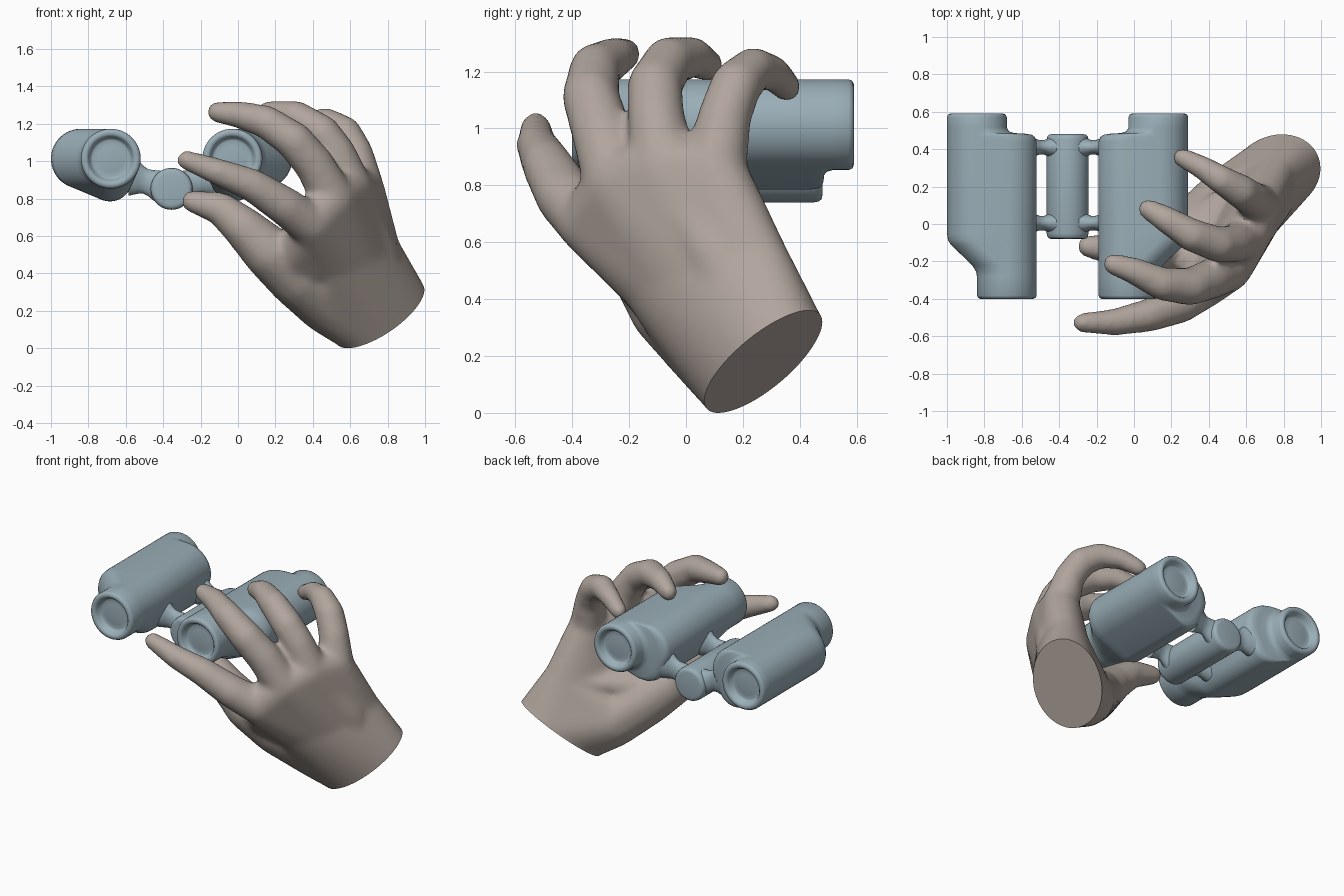
import bpy, bmesh, math
from mathutils import Vector as V

if "Cube" in bpy.data.objects:
    bpy.data.objects.remove(bpy.data.objects["Cube"])

N = 48
AXIS = -0.355                      # x of the binocular hinge; barrels mirror about it


def material(name, rgb):
    m = bpy.data.materials.new(name)
    m.diffuse_color = (*rgb, 1)
    m.use_nodes = True
    m.node_tree.nodes["Principled BSDF"].inputs["Base Color"].default_value = m.diffuse_color
    return m


STEEL = material("blue_grey", (0.32, 0.42, 0.47))
SKIN = material("warm_grey", (0.44, 0.38, 0.34))


def finish(name, bm, mat, x=0.0, mirror=False, angle=50):
    bmesh.ops.recalc_face_normals(bm, faces=bm.faces)
    me = bpy.data.meshes.new(name)
    bm.to_mesh(me)
    bm.free()
    for p in me.polygons:
        p.use_smooth = True
    me.set_sharp_from_angle(angle=math.radians(angle))
    me.materials.append(mat)
    ob = bpy.data.objects.new(name, me)
    ob.location.x = x
    bpy.context.collection.objects.link(ob)
    if mirror:
        ob.modifiers.new("Mirror", "MIRROR").use_axis = (True, False, False)
    return ob


def loft(bm, rings):
    """Skin a list of equal rings and cap both ends."""
    rows = [[bm.verts.new(p) for p in r] for r in rings]
    for a, b in zip(rows, rows[1:]):
        n = len(a)
        for i in range(n):
            bm.faces.new((a[i], a[(i + 1) % n], b[(i + 1) % n], b[i]))
    bm.faces.new(rows[0])
    bm.faces.new(rows[-1])


# ---------- binocular barrels: rounded prism melting into a round tube at each end
FRONT = [(0.325, 1.013, 0.16)]
BACK = [(0.485, 1.013, 0.16)]
FULL = FRONT + BACK + [(0.33, 0.905, 0.12)]


def support(circles, a):
    c, s = math.cos(a), math.sin(a)
    u, z, r = max(circles, key=lambda k: k[0] * c + k[1] * s + k[2])
    return V((u + r * c, 0, z + r * s))


def section(y, tube, t, inset=0.0):
    ring = []
    for i in range(N):
        a = 2 * math.pi * (i + 0.5) / N
        p = support(FULL, a).lerp(support(tube, a), t)
        ring.append(p + V((-inset * math.cos(a), y, -inset * math.sin(a))))
    return ring


# rim and recessed lens: (depth from the tube end, inset)
LENS = [(0.04, 0.09), (0.045, 0.062), (0.04, 0.052), (0.012, 0.042),
        (0.001, 0.032), (0.0, 0.018), (0.005, 0.006), (0.018, 0.0)]
rings = [section(-0.40 + d, FRONT, 1, i) for d, i in LENS]
for y, t in [(-0.28, 1), (-0.255, 0.97), (-0.22, 0.84), (-0.11, 0.12), (-0.085, 0.03), (-0.05, 0)]:
    rings.append(section(y, FRONT, t))
for y, t in [(0.44, 0), (0.465, 0.06), (0.477, 0.17), (0.483, 0.4), (0.486, 0.75), (0.495, 0.92), (0.515, 1)]:
    rings.append(section(y, BACK, t))
rings += [section(0.59 - d, BACK, 1, i) for d, i in reversed(LENS)]
bm = bmesh.new()
loft(bm, rings)
finish("barrels", bm, STEEL, AXIS, True, 70)

# ---------- hinge cylinder with softened ends
bm = bmesh.new()
prof = [(-0.08, 0.085), (-0.077, 0.1), (-0.068, 0.108), (-0.05, 0.112),
        (0.45, 0.112), (0.468, 0.108), (0.477, 0.1), (0.48, 0.085)]
loft(bm, [[V((r * math.cos(2 * math.pi * i / N), y, 0.852 + r * math.sin(2 * math.pi * i / N)))
           for i in range(N)] for y, r in prof])
finish("hinge", bm, STEEL, AXIS)

# ---------- hinge arms, flared where they meet the hinge and the barrels
bm = bmesh.new()
for yc in (0.41, 0.005):
    rings = []
    for u, zc, hy, hz in [(0.06, 0.86, 0.065, 0.09), (0.10, 0.872, 0.05, 0.08), (0.125, 0.885, 0.039, 0.072),
                          (0.15, 0.90, 0.039, 0.074), (0.175, 0.915, 0.047, 0.088), (0.23, 0.93, 0.068, 0.115)]:
        rings.append([V((u, yc + hy * math.cos(2 * math.pi * i / 24), zc + hz * math.sin(2 * math.pi * i / 24)))
                      for i in range(24)])
    loft(bm, rings)
finish("hinge_arms", bm, STEEL, AXIS, True)


# ---------- hand: hulls of spheres and ellipses, fused and smoothed
def ball(x, y, z, r):
    pts, g, n = [], math.pi * (3 - math.sqrt(5)), 90
    for i in range(n):
        h = 1 - 2 * (i + 0.5) / n
        q = math.sqrt(1 - h * h)
        pts.append(V((x + r * q * math.cos(g * i), y + r * q * math.sin(g * i), z + r * h)))
    return pts


def ellipse(c, a, b, n=32):
    return [V(c) + V(a) * math.cos(2 * math.pi * i / n) + V(b) * math.sin(2 * math.pi * i / n) for i in range(n)]


def hull(bm, pts):
    vs = [bm.verts.new(p) for p in pts]
    res = bmesh.ops.convex_hull(bm, input=vs)
    junk = {g for g in res["geom_interior"] + res["geom_unused"] if isinstance(g, bmesh.types.BMVert)}
    bmesh.ops.delete(bm, geom=list(junk), context="VERTS")


FINGERS = {
    "index": [(0.38, -0.335, 0.665, 0.115), (0.25, -0.425, 0.76, 0.105), (0.08, -0.488, 0.87, 0.09),
              (-0.1, -0.525, 0.94, 0.074), (-0.275, -0.528, 1.005, 0.054)],
    "middle": [(0.51, -0.24, 0.80, 0.12), (0.41, -0.295, 0.98, 0.108), (0.30, -0.335, 1.11, 0.102),
               (0.15, -0.32, 1.21, 0.09), (0.0, -0.25, 1.25, 0.073), (-0.11, -0.215, 1.262, 0.058)],
    "ring": [(0.60, -0.08, 0.86, 0.12), (0.53, -0.105, 1.04, 0.102), (0.45, -0.11, 1.15, 0.098),
             (0.31, -0.06, 1.235, 0.09), (0.18, 0.02, 1.252, 0.074), (0.075, 0.08, 1.22, 0.056)],
    "little": [(0.67, 0.10, 0.85, 0.115), (0.63, 0.135, 1.04, 0.095), (0.57, 0.175, 1.15, 0.092),
               (0.47, 0.235, 1.21, 0.078), (0.36, 0.305, 1.195, 0.064), (0.258, 0.355, 1.145, 0.053)],
    "thumb": [(0.49, 0.10, 0.262, 0.19), (0.33, -0.03, 0.385, 0.175), (0.165, -0.13, 0.515, 0.142),
              (0.03, -0.155, 0.645, 0.114), (-0.09, -0.14, 0.745, 0.09), (-0.245, -0.12, 0.785, 0.06)],
}
bm = bmesh.new()
for chain in FINGERS.values():
    for a, b in zip(chain, chain[1:]):
        hull(bm, ball(*a) + ball(*b))
knuckles = [p for k in ("index", "middle", "ring", "little") for p in ball(*FINGERS[k][0])]
middle = ellipse((0.635, 0.075, 0.48), (0.175, 0.265, 0.105), (0.14, -0.094, 0.01))
cut, normal = V((0.763, 0.272, 0.182)), V((0.39, 0.47, -0.79)).normalized()
wrist = ellipse(cut, (0.18, 0.145, 0.187), (-0.148, 0.145, 0.014))
hull(bm, knuckles + middle)
hull(bm, middle + wrist + ball(*FINGERS["thumb"][0]))
hull(bm, wrist + [p + normal * 0.1 for p in wrist])
# fuller back of the hand between wrist and knuckles
hull(bm, ball(0.72, 0.12, 0.55, 0.13) + ball(0.60, -0.08, 0.84, 0.11)
     + ball(0.50, -0.12, 0.48, 0.13) + ball(0.78, 0.22, 0.33, 0.13))
# web of flesh between thumb and index finger
hull(bm, ball(0.38, -0.25, 0.60, 0.12) + ball(0.27, -0.09, 0.45, 0.13) + middle)
draft = finish("hand_draft", bm, SKIN)
rm = draft.modifiers.new("Fuse", "REMESH")
rm.mode, rm.voxel_size = "VOXEL", 0.017
sm = draft.modifiers.new("Soften", "SMOOTH")
sm.factor, sm.iterations = 0.5, 14
dg = bpy.context.evaluated_depsgraph_get()
dg.update()
soft = bpy.data.meshes.new_from_object(draft.evaluated_get(dg))
bpy.data.objects.remove(draft)

# flat cut at the wrist
bm = bmesh.new()
bm.from_mesh(soft)
bmesh.ops.bisect_plane(bm, geom=bm.verts[:] + bm.edges[:] + bm.faces[:], plane_co=cut,
                       plane_no=normal, clear_outer=True)
rim = [e for e in bm.edges if e.is_boundary]
bmesh.ops.holes_fill(bm, edges=rim, sides=0)
finish("hand", bm, SKIN)
